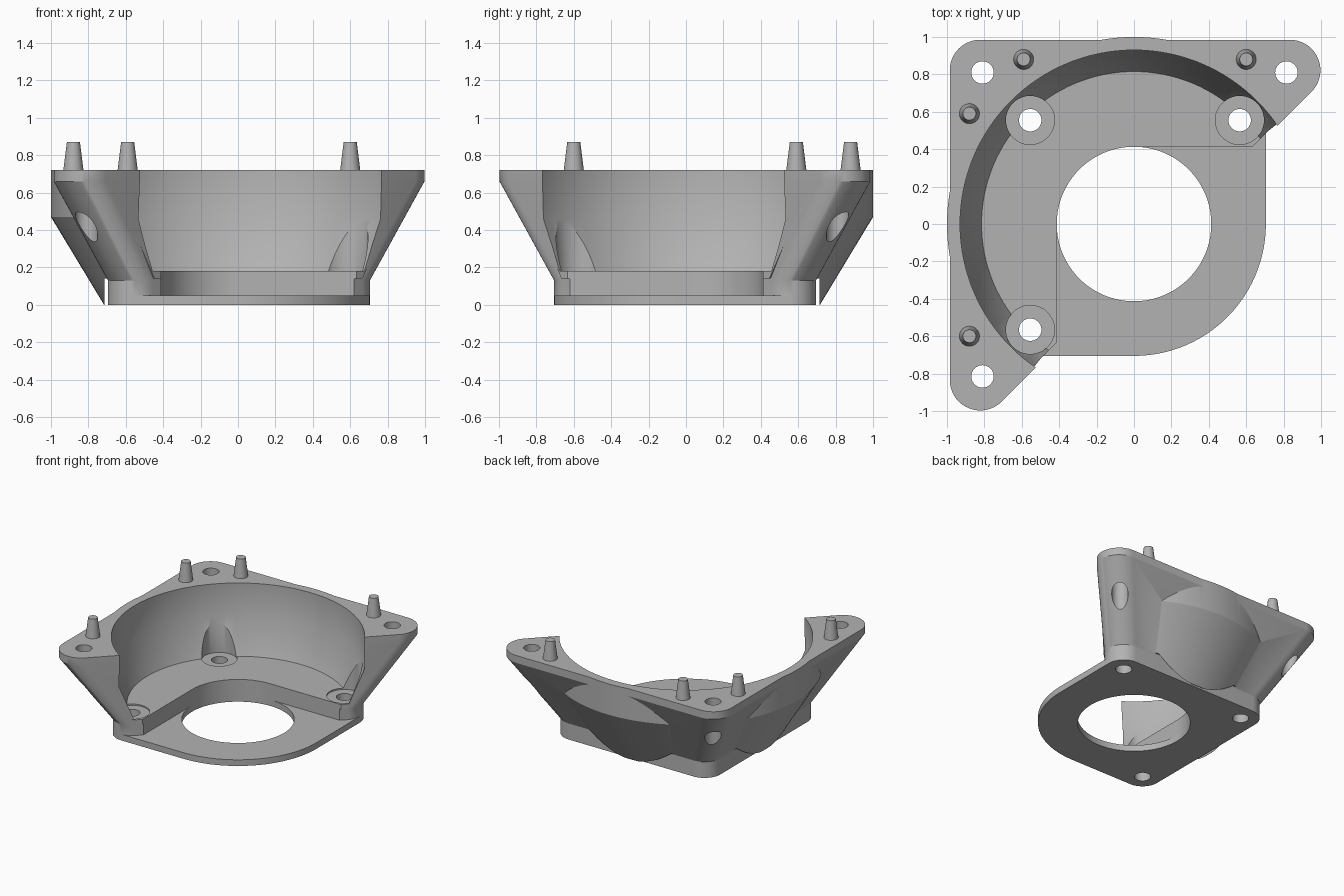
import bpy
import bmesh
from math import cos, sin, radians

cube = bpy.data.objects.get("Cube")
if cube:
    bpy.data.objects.remove(cube, do_unlink=True)

grey = bpy.data.materials.new("plain grey")
grey.use_nodes = True
COLOUR = (0.45, 0.45, 0.45, 1)
grey.diffuse_color = COLOUR
for node in grey.node_tree.nodes:
    if node.type == 'BSDF_PRINCIPLED':
        node.inputs["Base Color"].default_value = COLOUR


def arc(cx, cy, r, start, end, steps):
    """Points along an arc, both ends included."""
    angles = [radians(start + (end - start) * i / steps) for i in range(steps + 1)]
    return [(cx + r * cos(a), cy + r * sin(a)) for a in angles]


def loft(name, layers):
    """Closed solid through (outline, z) layers of equal point count."""
    bm = bmesh.new()
    rings = [[bm.verts.new((x, y, z)) for x, y in outline] for outline, z in layers]
    n = len(rings[0])
    for low, high in zip(rings, rings[1:]):
        for i in range(n):
            j = (i + 1) % n
            bm.faces.new((low[i], low[j], high[j], high[i]))
    bm.faces.new(rings[0][::-1])
    bm.faces.new(rings[-1])
    bmesh.ops.recalc_face_normals(bm, faces=bm.faces)
    mesh = bpy.data.meshes.new(name)
    bm.to_mesh(mesh)
    bm.free()
    mesh.materials.append(grey)
    obj = bpy.data.objects.new(name, mesh)
    bpy.context.collection.objects.link(obj)
    return obj


def lathe(name, profile, x=0, y=0, steps=48):
    """Round solid from (radius, z) points."""
    return loft(name, [(arc(x, y, r, 0, 360, steps)[:-1], z) for r, z in profile])


def activate(obj):
    bpy.ops.object.select_all(action='DESELECT')
    obj.select_set(True)
    bpy.context.view_layer.objects.active = obj


def combine(target, tool, operation):
    """Apply a boolean and discard the tool."""
    activate(target)
    mod = target.modifiers.new("boolean", 'BOOLEAN')
    mod.operation = operation
    mod.solver = 'EXACT'
    mod.object = tool
    bpy.ops.object.modifier_apply(modifier=mod.name)
    bpy.data.objects.remove(tool, do_unlink=True)


def corner_outline(offset, skew, r):
    """Rounded triangle around the three mounting corners."""
    return (arc(offset + skew, offset, r, -45, 90, 18)
            + arc(-offset, offset, r, 90, 180, 12)
            + arc(-offset, -offset - skew, r, 180, 315, 18))


# Flared triangular body
foot = corner_outline(0.555, 0.01, 0.14)
rim = corner_outline(0.822, 0.012, 0.163)
body = loft("flared_body", [(foot, 0), (foot, 0.13), (rim, 0.66), (rim, 0.72)])

# Round bulges that break through the two sloping walls
bulge = lathe("bulge", [(0.716, 0), (1.0, 0.47), (1.0, 0.72)], steps=128)
diagonal = [(-2, -2.22), (2, 1.78), (-2, 1.78)]
combine(bulge, loft("diagonal_side", [(diagonal, -0.5), (diagonal, 1.5)]), 'INTERSECT')
square = [(-0.713, -0.713), (0.713, -0.713), (0.713, 0.713), (-0.713, 0.713)]
combine(bulge, loft("foot_clearance", [(square, -0.1), (square, 0.14)]), 'DIFFERENCE')
combine(body, bulge, 'UNION')

# Main bore above the floor
combine(body, lathe("bore", [(0.815, 0.18), (0.93, 0.46), (0.93, 0.9)], steps=128),
        'DIFFERENCE')

# Lowered floor towards the open corner
step = arc(0, 0, 0.413, 90, 180, 32) + [(-0.413, -2), (2, -2), (2, 0.413)]
combine(body, loft("floor_step", [(step, -0.1), (step, 0.3)]), 'DIFFERENCE')

# Thin base plate with one large rounded corner
plate = (arc(0.565, 0.555, 0.14, 0, 90, 12) + arc(-0.555, 0.555, 0.14, 90, 180, 12)
         + arc(-0.555, -0.565, 0.14, 180, 270, 12) + arc(0, 0, 0.705, 270, 360, 40))
combine(body, loft("base_plate", [(plate, 0), (plate, 0.05)]), 'UNION')
combine(body, lathe("centre_hole", [(0.413, -0.1), (0.413, 0.3)], steps=128), 'DIFFERENCE')

# Base screw holes with head recesses cut into the wall
for x, y in [(0.565, 0.555), (-0.555, 0.555), (-0.555, -0.565)]:
    combine(body, lathe("head_recess", [(0.13, 0.17), (0.13, 0.55)], x, y), 'DIFFERENCE')
    combine(body, lathe("screw_hole", [(0.06, -0.1), (0.06, 0.3)], x, y), 'DIFFERENCE')

# Rim screw holes that leave through the sloping corners
for x, y in [(0.815, 0.81), (-0.81, 0.81), (-0.81, -0.815)]:
    combine(body, lathe("rim_hole", [(0.06, 0.1), (0.06, 0.9)], x, y), 'DIFFERENCE')

# Tapered locating pegs
pegs = [lathe("locating_peg", [(0.055, 0.71), (0.035, 0.87)], x, y, 32)
        for x, y in [(-0.59, 0.88), (0.6, 0.88), (-0.88, 0.59), (-0.88, -0.6)]]

for obj in [body] + pegs:
    activate(obj)
    bpy.ops.object.shade_smooth_by_angle(angle=radians(28))
